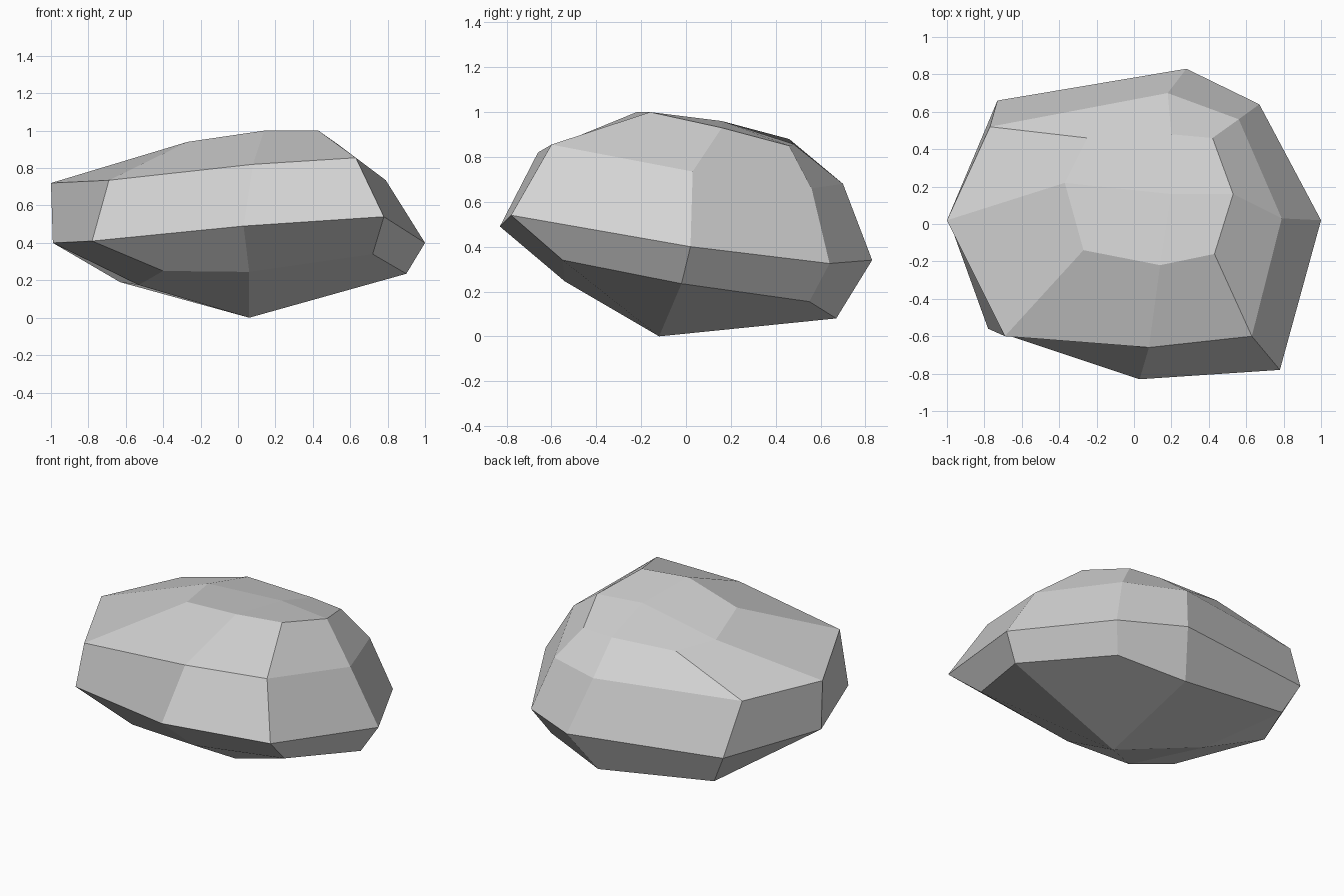
import bpy
import bmesh

# Remove the default cube only
default_cube = bpy.data.objects.get("Cube")
if default_cube:
    bpy.data.objects.remove(default_cube, do_unlink=True)


def make_material(name, colour):
    """One flat, matte colour for viewport and render."""
    material = bpy.data.materials.new(name)
    material.use_nodes = True
    material.diffuse_color = colour
    shader = material.node_tree.nodes["Principled BSDF"]
    shader.inputs["Base Color"].default_value = colour
    shader.inputs["Roughness"].default_value = 0.9
    return material


def add_ring(bm, points):
    """Add one loop of the boulder's cross-section."""
    return [bm.verts.new(point) for point in points]


def bridge(bm, lower, upper):
    """Join two loops of equal length with quads."""
    count = len(lower)
    for i in range(count):
        j = (i + 1) % count
        bm.faces.new((lower[i], lower[j], upper[j], upper[i]))


def close_with_quads(bm, ring, centre):
    """Fill an eight-point loop with four quads meeting at a centre point."""
    middle = bm.verts.new(centre)
    for i in range(0, len(ring), 2):
        bm.faces.new((middle, ring[i - 1], ring[i], ring[i + 1]))


# Loops run anticlockwise from the front corner on the -x side
underside = [(-0.40, -0.52, 0.25), (0.06, -0.54, 0.245),
             (0.72, -0.55, 0.34), (0.90, -0.02, 0.235),
             (0.586, 0.55, 0.155), (0.165, 0.67, 0.08),
             (-0.63, 0.61, 0.19), (-0.53, 0.02, 0.175)]

girth = [(-0.78, -0.56, 0.41), (0.03, -0.83, 0.49),
         (0.78, -0.78, 0.54), (1.0, 0.02, 0.40),
         (0.67, 0.64, 0.325), (0.28, 0.83, 0.34),
         (-0.73, 0.66, 0.385), (-0.99, 0.02, 0.40)]

shoulder = [(-0.69, -0.60, 0.735), (0.08, -0.66, 0.82),
            (0.63, -0.60, 0.855), (0.79, 0.03, 0.735),
            (0.56, 0.56, 0.66), (0.18, 0.70, 0.68),
            (-0.77, 0.52, 0.716), (-1.0, 0.02, 0.72)]

crown = [(-0.27, -0.14, 0.94), (0.14, -0.22, 1.0),
         (0.43, -0.16, 1.0), (0.53, 0.16, 0.93),
         (0.42, 0.46, 0.85), (0.20, 0.48, 0.857),
         (-0.25, 0.46, 0.88), (-0.37, 0.22, 0.895)]

# Boulder: stacked loops, closed above and below
bm = bmesh.new()
rings = [add_ring(bm, points) for points in (underside, girth, shoulder, crown)]
for lower, upper in zip(rings, rings[1:]):
    bridge(bm, lower, upper)
close_with_quads(bm, rings[0], (0.06, -0.12, 0.0))
close_with_quads(bm, rings[-1], (0.20, 0.16, 0.96))
bmesh.ops.recalc_face_normals(bm, faces=bm.faces[:])

mesh = bpy.data.meshes.new("boulder")
bm.to_mesh(mesh)
bm.free()
mesh.materials.append(make_material("stone grey", (0.65, 0.65, 0.65, 1.0)))
boulder = bpy.data.objects.new("boulder", mesh)
bpy.context.collection.objects.link(boulder)
